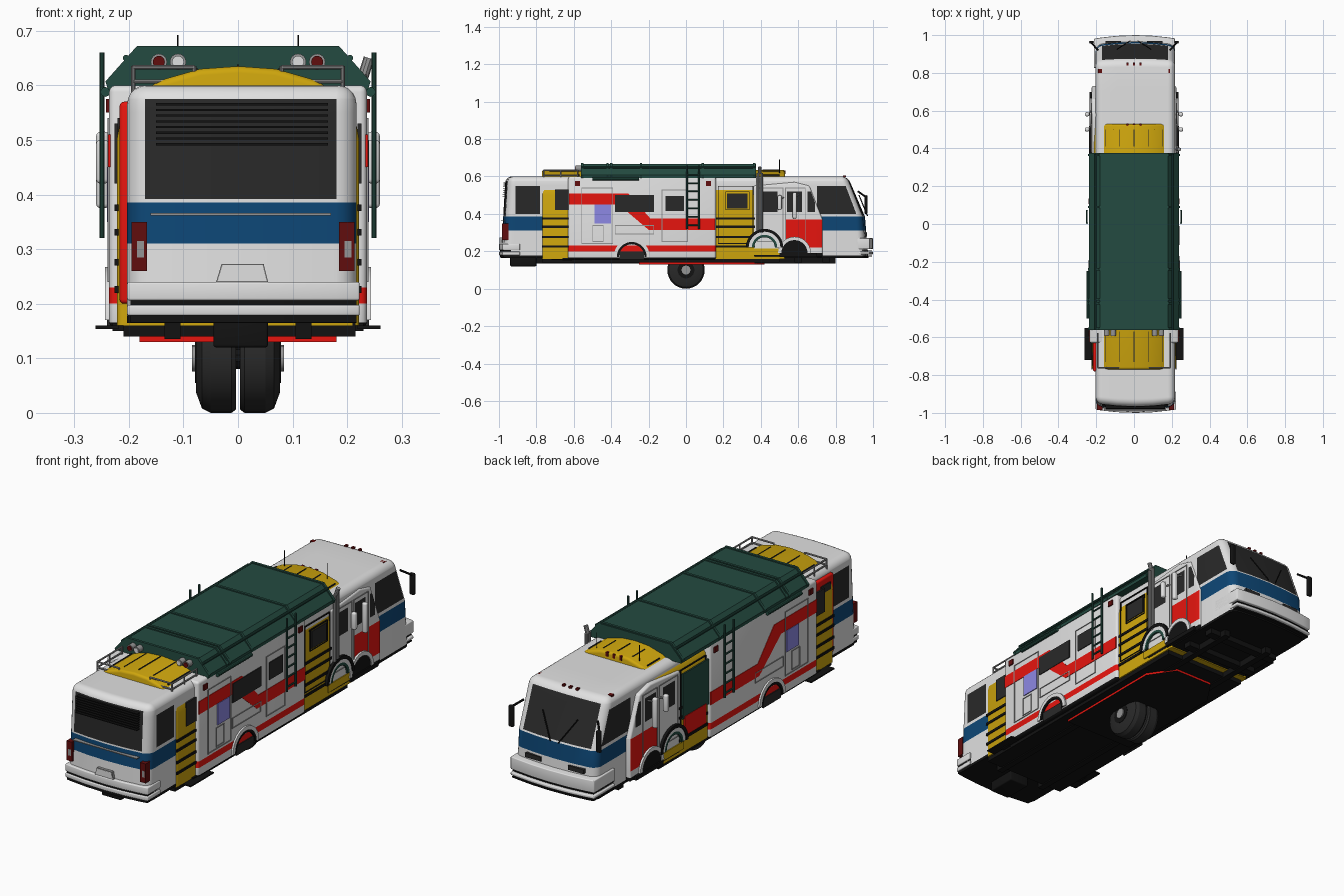
import bpy, bmesh, math
from mathutils import Vector

if "Cube" in bpy.data.objects:
    bpy.data.objects.remove(bpy.data.objects["Cube"])

COL = dict(white=(.75, .75, .75), black=(.006, .006, .006), glass=(.022, .022, .022), gray=(.3, .3, .3),
           red=(.85, .008, .005), dark_red=(.12, .004, .004), yellow=(.62, .38, .004),
           green=(.017, .07, .052), blue=(.004, .062, .18), violet=(.27, .25, .78))
NAMES = list(COL)
MATS = []
for n in NAMES:
    m = bpy.data.materials.new(n)
    m.diffuse_color = (*COL[n], 1)
    m.use_nodes = True
    m.node_tree.nodes["Principled BSDF"].inputs["Base Color"].default_value = m.diffuse_color
    MATS.append(m)


def finish(name, bm, mat, rule=None, cuts=(), warp=None):
    """Cut on axis planes, paint by rule(centre, normal), then make the object."""
    bmesh.ops.recalc_face_normals(bm, faces=bm.faces)
    for axis, vals in cuts:
        no = Vector((axis == 'x', axis == 'y', axis == 'z'))
        for v in vals:
            bmesh.ops.bisect_plane(bm, geom=bm.verts[:] + bm.edges[:] + bm.faces[:],
                                   plane_co=no * v, plane_no=no)
    bm.normal_update()
    used = [mat]
    for f in bm.faces:
        c = (rule(f.calc_center_median(), f.normal) if rule else None) or mat
        if c not in used:
            used.append(c)
        f.material_index = used.index(c)
        f.smooth = True
    if warp:
        for v in bm.verts:
            v.co = warp(v.co)
        bm.normal_update()
    for e in bm.edges:
        e.smooth = len(e.link_faces) == 2 and e.calc_face_angle(0) < .6
    me = bpy.data.meshes.new(name)
    bm.to_mesh(me)
    bm.free()
    for c in used:
        me.materials.append(MATS[NAMES.index(c)])
    ob = bpy.data.objects.new(name, me)
    bpy.context.collection.objects.link(ob)
    return ob


def prism(name, pts, axis, a, b, mat, bevel=0, seg=3, pick=None, **kw):
    """Extrude a profile: (y,z) along x, (x,z) along y, or (x,y) along z."""
    bm = bmesh.new()
    put = {'x': lambda t, p: (t, *p), 'y': lambda t, p: (p[0], t, p[1]), 'z': lambda t, p: (*p, t)}[axis]
    lo, hi = [[bm.verts.new(put(t, p)) for p in pts] for t in (a, b)]
    bm.faces.new(lo)
    bm.faces.new(hi)
    for i in range(len(pts)):
        j = (i + 1) % len(pts)
        bm.faces.new((lo[i], lo[j], hi[j], hi[i]))
    bmesh.ops.recalc_face_normals(bm, faces=bm.faces)
    if bevel:
        es = [e for e in bm.edges if e.calc_face_angle(0) > .6 and (not pick or pick(e))]
        bmesh.ops.bevel(bm, geom=es, offset=bevel, segments=seg, profile=.5, affect='EDGES', clamp_overlap=True)
    return finish(name, bm, mat, **kw)


def rect(a, b, c, d):
    return [(a, c), (b, c), (b, d), (a, d)]


def box(name, x0, x1, y0, y1, z0, z1, mat, bevel=0, **kw):
    return prism(name, rect(y0, y1, z0, z1), 'x', x0, x1, mat, bevel, **kw)


def rod(name, p, q, r, mat, n=10, r2=None):
    p, q = Vector(p), Vector(q)
    bm = bmesh.new()
    bmesh.ops.create_cone(bm, cap_ends=True, segments=n, radius1=r, radius2=r if r2 is None else r2, depth=(q - p).length)
    rot = (q - p).to_track_quat('Z', 'Y')
    for v in bm.verts:
        v.co = rot @ v.co + (p + q) / 2
    return finish(name, bm, mat)


def side(name, pts, mat, x=.236, t=.004, sides=(1, -1)):
    for s in sides:
        prism(name, pts, 'x', s * (x - .003), s * (x + t), mat)


def frame(name, y0, y1, z0, z1, mat='gray', x=.236, w=.004, sides=(1, -1)):
    for r in (rect(y0, y1, z0, z0 + w), rect(y0, y1, z1 - w, z1), rect(y0, y0 + w, z0, z1), rect(y1 - w, y1, z0, z1)):
        side(name, r, mat, x, .003, sides)


def arch(name, y, z, r0, r1, mat, x, t=.008):
    a = [math.pi * i / 14 for i in range(15)]
    pts = [(y + r1 * math.cos(k), z + r1 * math.sin(k)) for k in a]
    pts += [(y + r0 * math.cos(k), z + r0 * math.sin(k)) for k in reversed(a)]
    side(name, pts, mat, x, t)


# City bus shell, running the full length
def bus_rule(c, n):
    if c.z < .178:
        return 'black'
    if .31 < c.z < .385:
        return 'blue'
    if abs(n.x) > .95 and .4 < c.z < .55 and (-.925 < c.y < -.78 or .7 < c.y):
        return 'glass'
    if abs(n.y) > .3 and abs(c.x - .005) < .175 and .392 < c.z < .575:
        return 'glass'


def bow(co):
    k = max(0, min(1, (abs(co.y) - .8) / .15))
    return Vector((co.x, co.y - math.copysign(.4 * k * (co.x - .007) ** 2, co.y), co.z))


prism('bus_shell', [(-.99, .165), (-.965, .6), (.865, .6), (.957, .385), (.975, .165)], 'x', -.203, .217, 'white',
      .034, 5, pick=lambda e: max(v.co.z for v in e.verts) > .2, rule=bus_rule, warp=bow,
      cuts=[('z', (.178, .31, .385, .392, .4, .55, .575)), ('y', (-.925, -.78, .7)), ('x', (-.17, -.09, .007, .1, .18))])
# Bus rear: bumper, lamps, grille slats, plate recess
for z0, z1, m in ((.166, .178, 'black'), (.178, .198, 'white'), (.198, .206, 'black'), (.206, .24, 'white')):
    o = .006 if m == 'black' else 0
    box('rear_bumper', -.203 + o, .223 - o, -1 + o, -.9, z0, z1, m, .004 if m == 'white' else 0,
        warp=bow, cuts=[('x', (-.17, -.09, .01, .1, .18))])
    box('front_bumper', -.213 + o, .217 - o, .83, 1 - o, z0 + .006, z1 + .03 * (z1 > .23), m, .004 if m == 'white' else 0,
        warp=bow, cuts=[('x', (-.17, -.09, .01, .1, .18))])
for x in (-.18, .2):
    box('tail_lamp', x - .015, x + .013, -.984, -.95, .26, .35, 'dark_red')
    box('lamp_lens', x - .005, x + .008, -.985, -.96, .285, .315, 'gray')
for i in range(8):
    z = .49 + i * .0105
    box('rear_grille_slat', -.15, .165, -.981 + i * .0007, -.95, z, z + .004, 'black')
prism('plate_recess', [(-.04, .24), (.055, .24), (.047, .273), (-.03, .273)], 'y', -.996, -.96, 'gray')
prism('plate_panel', [(-.037, .242), (.052, .242), (.045, .271), (-.028, .271)], 'y', -.9975, -.96, 'white')
box('rear_panel_line', -.16, .17, -.989, -.95, .362, .366, 'gray')
# Bus front: headlamps, wipers, mirrors
for s in (-1, 1):
    box('headlamp', s * .11 - .04, s * .11 + .04, .9, .969, .28, .3, 'glass')
    rod('wiper', (s * .02, .97, .39), (s * .09, .925, .5), .003, 'black')
    box('front_mirror', s * .225 - .012, s * .225 + .012, .955, .97, .4, .5, 'black', .005)
    rod('front_mirror_arm', (s * .19, .92, .52), (s * .228, .962, .49), .005, 'black')
    box('marker_lamp', s * .18 - .01, s * .18 + .01, .8, .82, .59, .6, 'dark_red')
for x in (-.035, 0, .035):
    box('roof_marker', x - .006, x + .006, .84, .855, .596, .605, 'dark_red')

# School bus body with arched roof
half = [(.222, .16), (.222, .5), (.212, .555), (.19, .582), (.14, .61), (.07, .63)]
prof = half + [(0, .635)] + [(-x, z) for x, z in reversed(half)]
prism('school_bus_body', prof, 'y', -.77, .53, 'yellow', .012, pick=lambda e: max(v.co.z for v in e.verts) > .2)
for y0, y1 in ((-.77, -.54), (.37, .53)):
    for x in (-.15, -.075, .0, .075, .15):
        z = .635 - 1.27 * x * x
        box('roof_rib', x - .002, x + .002, y0 + .04, y1 - .03, z - .02, z + .003, 'glass')
for y0, y1 in ((-.77, -.62), (.15, .37)):
    for z in (.22, .27, .325, .37):
        side('rub_rail', rect(y0, y1, z, z + .012), 'black', .222)
side('school_window', rect(-.7, -.62, .42, .53), 'glass', .222)
side('school_window', rect(.22, .33, .43, .51), 'glass', .222)
frame('school_window_frame', .21, .34, .42, .52, 'black', .222)
frame('school_door_frame', .17, .36, .24, .55, 'black', .222)
for x in (-.035, 0, .035):
    box('cab_lamp', x - .006, x + .006, .515, .532, .612, .632, 'dark_red')

# Red rescue truck tail and green side panels, left side
prism('rescue_tail', rect(-.78, -.6, .2, .57), 'x', -.217, -.1, 'red', .008)
side('rescue_panel', [(-.76, .24), (-.64, .24), (-.64, .5)], 'green', .217, sides=(-1,))
side('rescue_door', rect(-.75, -.68, .42, .54), 'glass', .217, sides=(-1,))
side('truck_panel', rect(.16, .35, .32, .53), 'green', .226, sides=(-1,))
side('truck_red_panel', rect(.18, .34, .24, .33), 'red', .228, sides=(-1,))


# White cab with red lower panel
def cab_rule(c, n):
    if c.z < .19:
        return 'black'
    if abs(n.x) > .9:
        if .41 < c.z < .52 and (.4 < c.y < .49 or .54 < c.y < .62 or .65 < c.y < .69):
            return 'glass'
        if .22 < c.z < .37 and c.y > .53:
            return 'red'


prism('cab', [(.36, .17), (.36, .55), (.58, .57), (.66, .55), (.71, .42), (.73, .37), (.73, .17)], 'x', -.224, .224,
      'white', .008, rule=cab_rule,
      cuts=[('z', (.19, .22, .37, .41, .52)), ('y', (.4, .49, .53, .54, .62, .65, .69))])
for y0, y1 in ((.38, .52), (.53, .64)):
    frame('cab_door_frame', y0, y1, .25, .54, 'gray', .224)
arch('front_fender', .42, .22, .085, .1, 'black', .225, .012)
arch('front_fender', .42, .22, .068, .085, 'white', .225)
arch('front_fender', .42, .22, .055, .068, 'green', .225)
arch('cab_fender', .58, .19, .07, .088, 'white', .225)
arch('cab_fender', .58, .19, 0, .07, 'black', .225, .004)
side('cab_step', rect(.5, .7, .17, .19), 'black', .215, .02)
side('yellow_sill', rect(.34, .5, .18, .215), 'yellow', .224)
for s in (-1, 1):
    for y, z0, z1 in ((.5, .42, .5), (.58, .375, .515)):
        box('cab_mirror', s * .248 - .012, s * .248 + .012, y - .01, y + .012, z0, z1, 'white', .008)
        rod('cab_mirror_arm', (s * .21, y + .03, z1 - .01), (s * .248, y, z1 - .02), .004, 'gray')
    rod('antenna', (s * .11, .5, .6), (s * .11, .5, .692), .0015, 'black', 6)
for y in (.385, .405):
    rod('exhaust_stack', (.229, y, .3), (.229, y, .62), .008, 'gray')
rod('stack_tip', (.229, .395, .615), (.24, .395, .65), .01, 'gray')

# White box body with red stripes
box('box_body', -.236, .236, -.63, .16, .155, .6, 'white', .012,
    rule=lambda c, n: 'black' if c.z < .166 else 'red' if .2 < c.z < .23 else None, cuts=[('z', (.166, .2, .23))])
side('box_stripe', [(-.625, .45), (-.36, .45), (-.2, .315), (.155, .315), (.155, .375), (-.19, .375),
                    (-.31, .51), (-.625, .51)], 'red', .236, .002)
side('violet_panel', rect(-.49, -.4, .35, .45), 'violet')
side('box_window', rect(-.38, -.17, .41, .5), 'glass', sides=(1,))
side('box_window', rect(-.11, -.01, .415, .495), 'glass', sides=(1,))
frame('box_door', -.13, .01, .25, .53, sides=(1,))
frame('box_hatch', -.38, -.17, .29, .34)
frame('box_hatch', -.5, -.44, .25, .34)
frame('box_panel_line', -.56, -.39, .24, .54)
for y in (-.58, .12):
    side('side_marker', rect(y - .014, y + .014, .55, .575), 'dark_red', .236, .006)
arch('rear_wheel_arch', -.29, .17, .08, .097, 'white', .236)
arch('rear_wheel_arch', -.29, .17, .068, .08, 'black', .236)
side('arch_opening', rect(-.355, -.225, .155, .2), 'glass', .236)

# Green canvas roof with ribs
def canvas(k):
    return [(-.238, .592), (.238, .592), (.238 + k, .607), (.18 + k, .667 + k), (-.18 - k, .667 + k), (-.238 - k, .607)]


prism('canvas_roof', canvas(0), 'y', -.56, .375, 'green')
for y in (-.555, -.42, -.4, -.24, .09, .365):
    prism('canvas_rib', canvas(.005), 'y', y - .006, y + .006, 'green')
for s in (-1, 1):
    rod('canvas_rail', (s * .205, -.56, .65), (s * .205, .37, .65), .006, 'green')
    rod('awning_tube', (s * .243, -.5, .588), (s * .243, -.25, .588), .009, 'green')
    # Side ladder
    for y in (.005, .07):
        rod('ladder_rail', (s * .249, y, .32), (s * .249, y, .66), .005, 'green')
    for i in range(7):
        z = .34 + i * .045
        rod('ladder_rung', (s * .249, .005, z), (s * .249, .07, z), .004, 'green')
    # Roof rack and beacon lamps above the tail
    for z in (.607, .633):
        rod('rack_bar', (s * .08, -.76, z), (s * .192, -.76, z), .004, 'gray')
        rod('rack_bar', (s * .192, -.76, z), (s * .192, -.58, z), .004, 'gray')
    for x, y in ((.08, -.76), (.192, -.76), (.192, -.67), (.192, -.58)):
        rod('rack_post', (s * x, y, .575), (s * x, y, .635), .004, 'gray')
    for x, m in ((.11, 'white'), (.145, 'dark_red')):
        rod('beacon', (s * x, -.59, .643), (s * x, -.55, .643), .015, 'gray', 16)
        rod('beacon_lens', (s * x, -.594, .643), (s * x, -.58, .643), .011, m, 16)
    # Flat side step at the tail
    box('side_step', s * .24 - .021, s * .24 + .021, -.72, -.55, .154, .16, 'black')
    box('step_bracket', s * .21 - .02, s * .21 + .02, -.66, -.61, .15, .165, 'black')
    # Underbody beams
    box('chassis_beam', s * .12 - .015, s * .12 + .015, -.8, .8, .135, .17, 'black')

# Underbody, red keel plate, tow hitch
box('underbody', -.21, .215, -.77, .5, .14, .17, 'black')
prism('keel_plate', [(-.18, -.25), (.18, -.25), (.18, .3), (.1, .42), (-.1, .42), (-.18, .3)], 'z', .13, .142, 'red',
      rule=lambda c, n: 'black' if n.z < -.5 else None)
box('tow_hitch', -.045, .055, -.94, -.8, .12, .17, 'black', .005)
for y in (-.6, -.45, .6, .75):
    box('cross_member', -.19, .19, y - .02, y + .02, .14, .17, 'black')

# Twin centre wheel
for s in (-1, 1):
    cs = [(.004, .094), (.012, .1), (.05, .1), (.066, .092), (.077, .062)]
    for (x0, r0), (x1, r1) in zip(cs, cs[1:]):
        rod('tyre', (s * x0, 0, .1), (s * x1, 0, .1), r0, 'glass', 32, r1)
    rod('wheel_rim', (s * .07, 0, .1), (s * .079, 0, .1), .045, 'black', 24)
    rod('wheel_hub', (s * .07, 0, .1), (s * .084, 0, .1), .024, 'gray', 16)
rod('axle', (-.07, 0, .1), (.07, 0, .1), .02, 'black')
